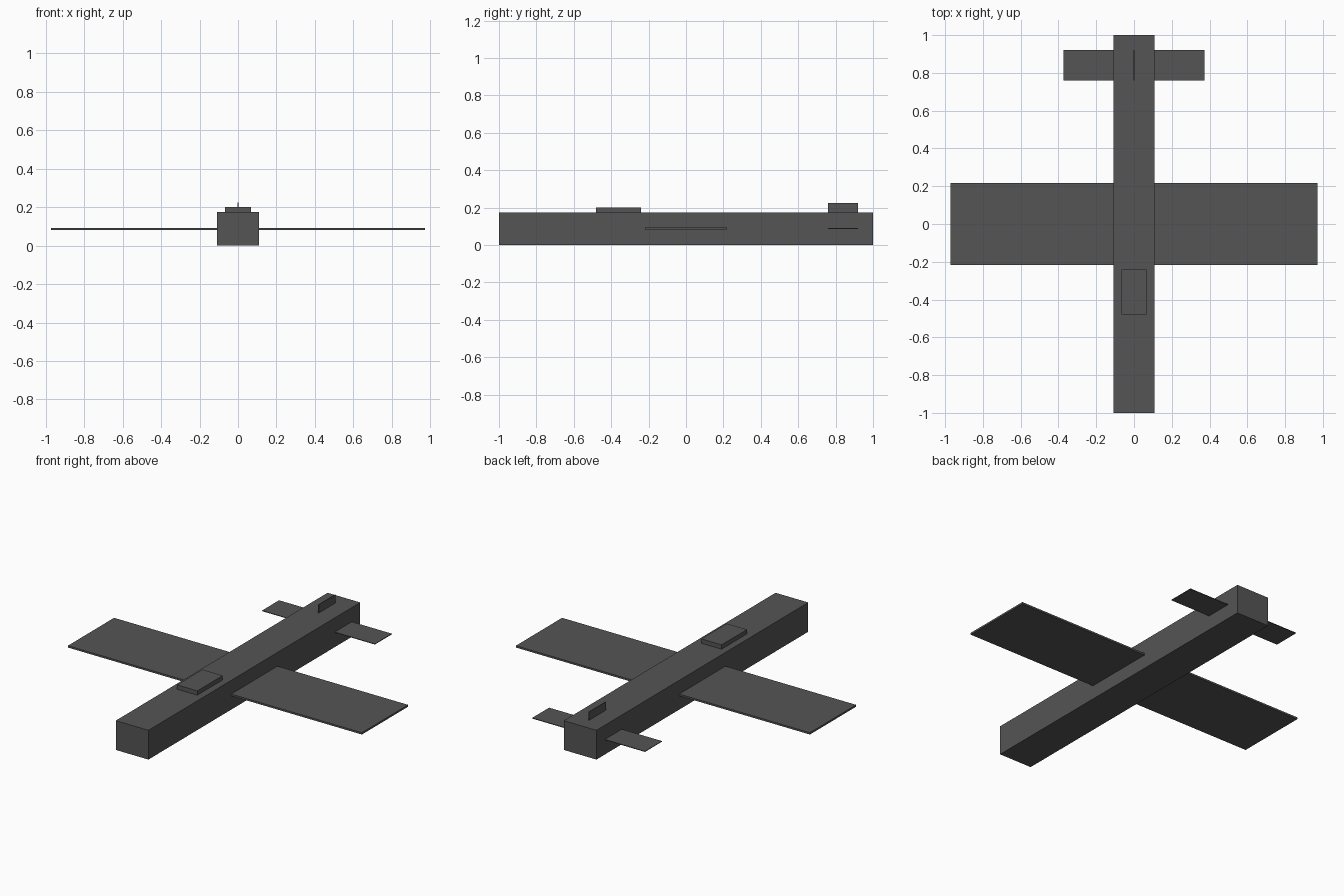
import bpy

if "Cube" in bpy.data.objects:
    bpy.data.objects.remove(bpy.data.objects["Cube"])

# Dark grey paint shared by every part
paint = bpy.data.materials.new("dark_grey")
paint.diffuse_color = (0.09, 0.09, 0.09, 1)
paint.use_nodes = True
paint.node_tree.nodes["Principled BSDF"].inputs["Base Color"].default_value = paint.diffuse_color


def box(name, x, y, z):
    """Painted box from (min, max) ranges on each axis."""
    bpy.ops.mesh.primitive_cube_add(size=1)
    ob = bpy.context.object
    ob.name = name
    ranges = (x, y, z)
    ob.location = [(a + b) / 2 for a, b in ranges]
    ob.scale = [b - a for a, b in ranges]
    bpy.ops.object.transform_apply(location=False, rotation=False, scale=True)
    ob.data.materials.append(paint)
    return ob


def centred(half):
    return (-half, half)


# Long square-section body
box("fuselage", centred(0.108), (-1.0, 1.0), (0.0, 0.175))

# Main wing, running through the body
box("main_wing", centred(0.972), centred(0.218), (0.082, 0.093))

# Raised cockpit cover
box("canopy", centred(0.067), (-0.48, -0.24), (0.15, 0.201))

# Tail surfaces
box("tailplane", centred(0.373), (0.76, 0.92), (0.086, 0.090))
box("tail_fin", centred(0.002), (0.76, 0.92), (0.12, 0.225))
